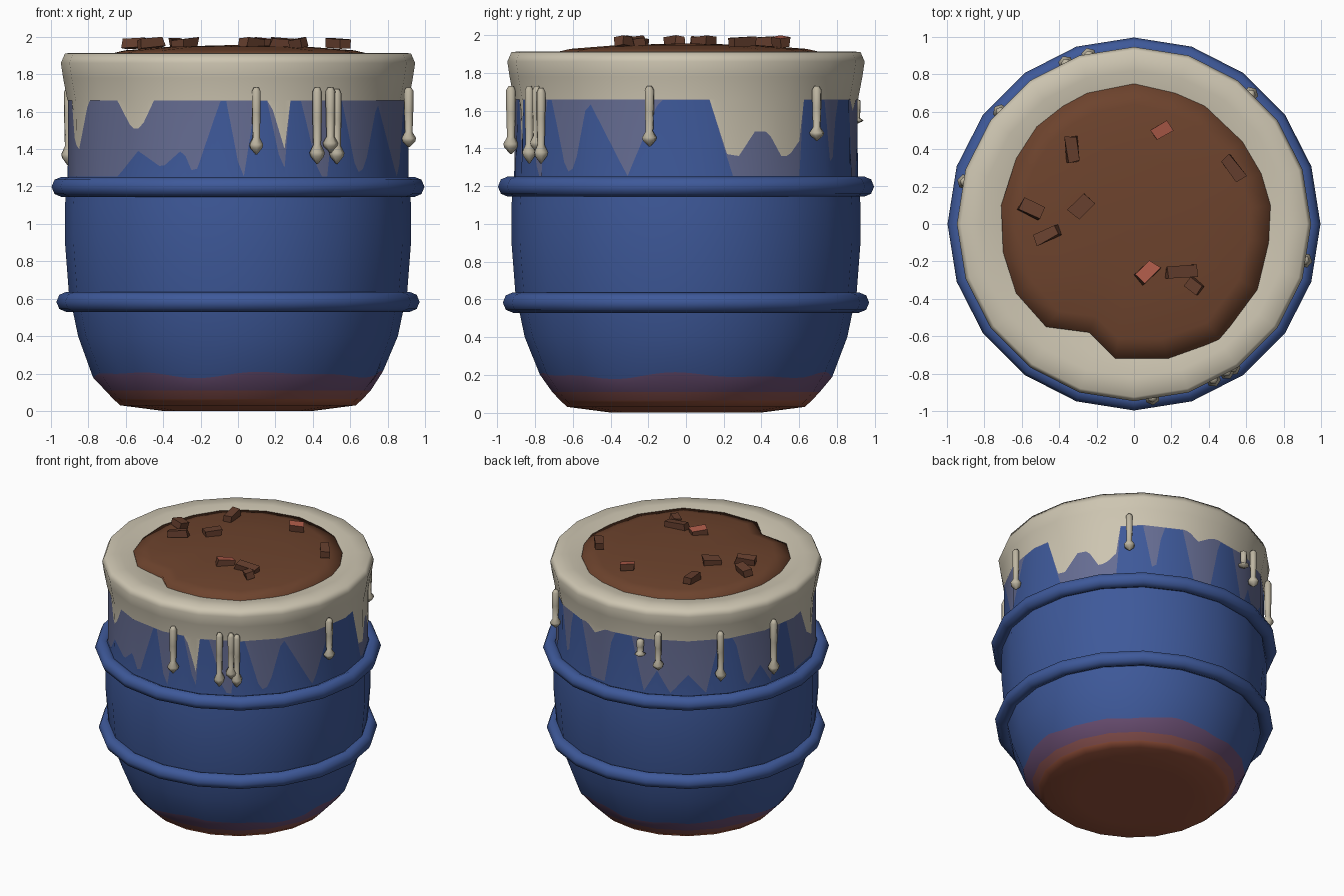
import bpy, bmesh, math, random
from mathutils import Matrix, Vector, Euler

if "Cube" in bpy.data.objects:
    bpy.data.objects.remove(bpy.data.objects["Cube"])
random.seed(4)
SIDES = 20


def material(name, r, g, b):
    lin = [((c / 255 + 0.055) / 1.055) ** 2.4 for c in (r, g, b)] + [1]
    m = bpy.data.materials.new(name)
    m.use_nodes = True
    m.diffuse_color = lin
    bsdf = next(n for n in m.node_tree.nodes if n.type == "BSDF_PRINCIPLED")
    bsdf.inputs["Base Color"].default_value = lin
    return m


BLUE = material("barrel blue", 62, 89, 154)
GREY = material("thin paint grey", 102, 109, 147)
CREAM = material("cream", 205, 197, 177)
DULL = material("drip cream", 190, 182, 162)
BROWN = material("soil brown", 109, 67, 45)
CHIP = material("chip brown", 102, 63, 46)
CLAY = material("clay red", 172, 90, 72)
PURPLE = material("stain purple", 106, 78, 114)
RUST = material("stain rust", 138, 82, 80)
BASE = material("base brown", 152, 83, 60)


def make(name, verts, faces, mats, slots=None):
    me = bpy.data.meshes.new(name)
    me.from_pydata(verts, [], faces)
    for m in mats:
        me.materials.append(m)
    if slots:
        me.polygons.foreach_set("material_index", slots)
    me.polygons.foreach_set("use_smooth", [True] * len(faces))
    me.update()
    ob = bpy.data.objects.new(name, me)
    bpy.context.collection.objects.link(ob)
    return ob


def spot(a, r, z):
    """Point at azimuth a in degrees, counted from the front towards +x."""
    t = math.radians(a)
    return Vector((r * math.sin(t), -r * math.cos(t), z))


def facet(a):
    """Radius factor that keeps points on a regular polygon."""
    step = 360 / SIDES
    return math.cos(math.radians(step / 2)) / math.cos(math.radians(a % step - step / 2))


def edge_height(points, a):
    """Height of a jagged paint edge, the points being (azimuth, height)."""
    for (a0, z0), (a1, z1) in zip(points, points[1:]):
        if a0 <= a <= a1:
            return z0 + (z1 - z0) * (a - a0) / (a1 - a0)
    return points[-1][1]


# Jagged lower edges of the thin paint and of the thick cream paint
T, L = 1.66, 1.25
THIN = [(-46, L), (-36, 1.39), (-27, 1.3), (-19, 1.4), (-15, L), (-6, T), (-4, T),
        (1, L), (3, L), (5, T), (10, T), (15, 1.3), (17, 1.3), (18, T), (22, T), (29, L),
        (32, L), (35, T), (38, T), (45, 1.27), (49, 1.3), (55, T), (70, L), (81, T),
        (98, T), (106, L), (132, L), (134, T), (144, T), (149, L),
        (153, T), (162, T), (168, L), (176, L), (181, T), (190, T), (196, L), (202, 1.42),
        (208, L), (216, 1.4), (224, L), (230, T), (237, T), (243, L), (250, 1.4), (256, L),
        (262, T), (266, T), (272, L), (314, L)]
THICK = [(-46, T), (-39, 1.51), (-35, 1.51), (-30, T), (11, T), (16, 1.4), (17, T), (98, T),
         (104, 1.37), (108, 1.36), (114, 1.49), (119, 1.49), (124, 1.36), (127, 1.36),
         (132, 1.44), (134, T), (165, T), (170, 1.6), (177, T),
         (278, T), (284, 1.46), (290, 1.4), (297, T), (314, T)]


def profile(thin=1.4, thick=1.5, stain=.195):
    """Wall profile as (radius, height), from the base to the inner rim."""
    return [(.4, 0), (.63, .03), (.668, .065), (.71, .11), (.775, stain), (.855, .4),
            (.905, .64), (.925, .9), (.925, 1.1), (.912, L), (.908, thin), (.908, thick),
            (.912, T), (.935, 1.78), (.947, 1.86), (.925, 1.912), (.82, 1.915),
            (.72, 1.895), (.5, 1.85)]


def painted_profile(a):
    """Profile with the paint edges found at one azimuth."""
    turn = a - 360 if a > 314 else a
    thin = min(max(edge_height(THIN, turn), L + .004), T - .004)
    thick = max(edge_height(THICK, turn), thin + .002)
    t = math.radians(a)
    return profile(thin, thick, .195 + .012 * math.sin(5 * t) + .008 * math.sin(9 * t + 1))


# Barrel: one lathed wall whose bands follow the paint edges
mats = [BLUE, GREY, CREAM, PURPLE, RUST, BASE]
bands = [5, 5, 4, 3] + [0] * 6 + [1] + [2] * 7
columns = range(0, 360, 2)
plain = profile()
rows = len(plain)
verts, normals, faces, slots = [], [], [], []
for a in columns:
    for i, (r, z) in enumerate(painted_profile(a)):
        verts.append(spot(a, r * facet(a), z))
        r0, z0 = plain[max(i - 1, 0)]
        r1, z1 = plain[min(i + 1, rows - 1)]
        normals.append(Vector((0, 0, -1)) if i == 0 else spot(a, z1 - z0, r0 - r1).normalized())
n = len(columns)
for c in range(n):
    d = (c + 1) % n
    for i in range(rows - 1):
        faces.append((c * rows + i, d * rows + i, d * rows + i + 1, c * rows + i + 1))
        slots.append(bands[i])
faces.append([c * rows for c in reversed(range(n))])
slots.append(5)
barrel = make("barrel", verts, faces, mats, slots)
barrel.data.normals_split_custom_set_from_vertices(normals)

# Hoops
for name, major, minor, z in (("upper_hoop", .943, .054, 1.198), ("lower_hoop", .917, .054, .583)):
    bpy.ops.mesh.primitive_torus_add(major_segments=SIDES, minor_segments=8, major_radius=major,
                                     minor_radius=minor, location=(0, 0, z))
    hoop = bpy.context.object
    hoop.name = name
    hoop.data.materials.append(BLUE)
    bpy.ops.object.shade_smooth()

# Soil: low dome with an irregular outline
outline = [(0, .75), (-.25, .7), (-.38, .63), (-.52, .52), (-.63, .35), (-.71, .1), (-.7, -.15),
           (-.63, -.37), (-.47, -.55), (-.24, -.58), (-.1, -.72), (.18, -.72), (.46, -.62),
           (.66, -.35), (.72, -.1), (.73, .1), (.68, .27), (.58, .44), (.38, .63), (.22, .7)]
layers = [(1, 1.85), (1, 1.903), (.85, 1.928), (.5, 1.948)]
k = len(outline)
verts = [(x * s, y * s, z) for s, z in layers for x, y in outline] + [(0, 0, 1.957)]
faces = [(j * k + i, j * k + (i + 1) % k, (j + 1) * k + (i + 1) % k, (j + 1) * k + i)
         for j in range(len(layers) - 1) for i in range(k)]
top = (len(layers) - 1) * k
faces += [(top + i, top + (i + 1) % k, top + k) for i in range(k)]
make("soil", verts, faces, [BROWN])

# Paint drips: azimuth, top and tip heights
drips = [(6, 1.73, 1.37), (27, 1.73, 1.32), (32, 1.73, 1.38), (34.5, 1.72, 1.32),
         (78, 1.73, 1.41), (138, 1.73, 1.44), (195, 1.66, 1.53), (203, 1.73, 1.44),
         (230, 1.73, 1.35), (256, 1.73, 1.31)]
shape = [(.004, 0), (.036, .1), (.041, .15), (.021, .25), (.025, .6), (.026, .94), (.014, 1)]
for number, (a, high, low) in enumerate(drips, 1):
    centre = spot(a, .933, 0)
    verts = [centre + spot(a + 60 * s, r, low + (high - low) * f) for r, f in shape for s in range(6)]
    faces = [(j * 6 + s, j * 6 + (s + 1) % 6, j * 6 + 6 + (s + 1) % 6, j * 6 + 6 + s)
             for j in range(len(shape) - 1) for s in range(6)]
    faces += [list(reversed(range(6))), [len(shape) * 6 - 6 + s for s in range(6)]]
    make(f"paint_drip_{number}", verts, faces, [DULL])

# Chips lying on the soil: x, y, length, width, turn, clay top
chips = [(.15, .5, .11, .07, 30, 1), (-.33, .4, .14, .07, 95, 0), (.53, .3, .15, .07, 125, 0),
         (-.55, .08, .13, .08, -25, 0), (-.28, .09, .13, .08, 45, 0), (-.47, -.06, .15, .07, 25, 0),
         (.07, -.26, .13, .08, 45, 1), (.25, -.255, .17, .07, 5, 0), (.32, -.33, .09, .06, -40, 0)]
for number, (x, y, length, width, turn, clay) in enumerate(chips, 1):
    bm = bmesh.new()
    bmesh.ops.create_cube(bm, size=1, matrix=Matrix.Diagonal((length, width, .05, 1)))
    for v in bm.verts:
        v.co.x *= random.uniform(.8, 1.05)
        v.co.y *= random.uniform(.7, 1.1)
    for f in bm.faces:
        f.material_index = int(clay and f.normal.z > .5)
    tilt = Euler((random.uniform(-.2, .2), random.uniform(-.15, .15), math.radians(turn)))
    bm.transform(Matrix.Translation((x, y, 1.965)) @ tilt.to_matrix().to_4x4())
    me = bpy.data.meshes.new(f"chip_{number}")
    bm.to_mesh(me)
    bm.free()
    me.materials.append(CHIP)
    me.materials.append(CLAY)
    bpy.context.collection.objects.link(bpy.data.objects.new(f"chip_{number}", me))
